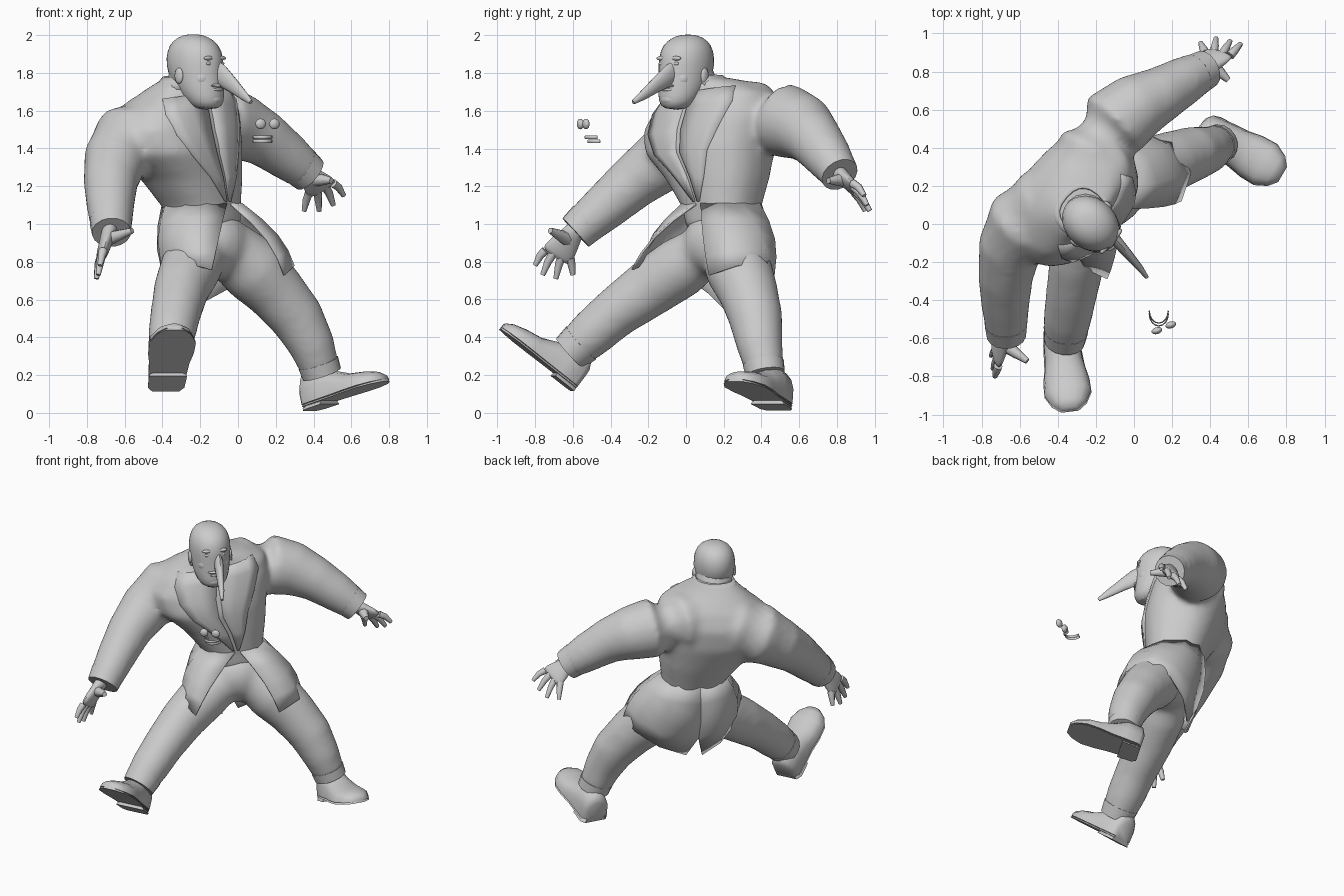
import bpy
import bmesh
from math import cos, sin, pi, radians, copysign
from mathutils import Vector as V

cube = bpy.data.objects.get("Cube")
if cube:
    bpy.data.objects.remove(cube)

grey = bpy.data.materials.new("plain grey")
grey.use_nodes = True
COLOUR = (0.6, 0.6, 0.6, 1)
grey.diffuse_color = COLOUR
grey.node_tree.nodes["Principled BSDF"].inputs["Base Color"].default_value = COLOUR

# The body faces diagonally: F is forward, S is its own left
F = V((0.75, -0.66, 0))
S = V((0.66, 0.75, 0))
UP = V((0, 0, 1))
X = V((1, 0, 0))


def finish(name, bm, subdiv=0, thick=0, angle=50):
    bmesh.ops.recalc_face_normals(bm, faces=bm.faces)
    mesh = bpy.data.meshes.new(name)
    bm.to_mesh(mesh)
    bm.free()
    mesh.materials.append(grey)
    ob = bpy.data.objects.new(name, mesh)
    bpy.context.collection.objects.link(ob)
    if thick:
        ob.modifiers.new("Thickness", "SOLIDIFY").thickness = thick
    if subdiv:
        ob.modifiers.new("Rounding", "SUBSURF").levels = subdiv
        ob.modifiers["Rounding"].render_levels = subdiv
    bpy.ops.object.select_all(action="DESELECT")
    ob.select_set(True)
    bpy.context.view_layer.objects.active = ob
    bpy.ops.object.shade_smooth_by_angle(angle=radians(angle))
    return ob


def fuse(name, parts):
    """Join overlapping closed parts into one soft garment."""
    bpy.ops.object.select_all(action="DESELECT")
    for part in parts:
        part.select_set(True)
    bpy.context.view_layer.objects.active = parts[0]
    bpy.ops.object.join()
    parts[0].name = name
    skin = parts[0].modifiers.new("Fuse", "REMESH")
    skin.mode, skin.voxel_size, skin.use_smooth_shade = "VOXEL", .02, True
    relax = parts[0].modifiers.new("Relax", "SMOOTH")
    relax.factor, relax.iterations = .5, 14


def loft(name, rows, closed=True, **options):
    """Skin rows of points; closed rows are capped at both ends."""
    bm = bmesh.new()
    grid = [[bm.verts.new(p) for p in row] for row in rows]
    n = len(grid[0])
    for a, b in zip(grid, grid[1:]):
        for i in range(n if closed else n - 1):
            j = (i + 1) % n
            bm.faces.new((a[i], a[j], b[j], b[i]))
    if closed:
        bm.faces.new(grid[0])
        bm.faces.new(grid[-1])
    return finish(name, bm, **options)


def tube(name, stations, wide=S, sides=16, subdiv=0, **options):
    """Stations are (x, y, z, radius along wide, radius across)."""
    pts = [V(s[:3]) for s in stations]
    rows = []
    for i, s in enumerate(stations):
        t = (pts[min(i + 1, len(pts) - 1)] - pts[max(i - 1, 0)]).normalized()
        u = (wide - t * wide.dot(t)).normalized()
        v = t.cross(u)
        rows.append([pts[i] + u * s[3] * cos(k * 2 * pi / sides) + v * s[-1] * sin(k * 2 * pi / sides)
                     for k in range(sides)])
    return loft(name, rows, subdiv=subdiv, **options)


def blob(name, centre, along_f, along_s, along_z, f=F, s=S):
    bm = bmesh.new()
    bmesh.ops.create_uvsphere(bm, u_segments=16, v_segments=10, radius=1)
    for v in bm.verts:
        v.co = V(centre) + f * v.co.x * along_f + s * v.co.y * along_s + UP * v.co.z * along_z
    return finish(name, bm)


# Coat body: x, y, z, half width, half depth, sideways tilt
TORSO = [(-.17, .19, .98, .19, .17, 0), (-.19, .19, 1.08, .205, .185, 0), (-.245, .17, 1.24, .28, .23, .03),
         (-.315, .13, 1.4, .37, .272, .08), (-.335, .14, 1.54, .40, .26, .12), (-.32, .15, 1.65, .35, .215, .15),
         (-.30, .13, 1.725, .23, .165, .14), (-.27, .07, 1.775, .12, .12, .05)]


def squarish(v):
    return copysign(abs(v) ** .82, v)


def ring_point(r, angle, grow=0):
    x, y, z, a, b, tilt = r
    side, ahead = squarish(sin(angle)), squarish(cos(angle))
    return V((x, y, z + tilt * a * side)) + F * (b + grow) * ahead + S * (a + grow) * side


def torso_ring(z):
    for lo, hi in zip(TORSO, TORSO[1:]):
        if z <= hi[2]:
            t = (z - lo[2]) / (hi[2] - lo[2])
            return [p + (q - p) * t for p, q in zip(lo, hi)]


# Coat and sleeves in one soft skin
fuse("coat_body", [
    loft("coat_trunk", [[ring_point(r, k * pi / 16) for k in range(32)] for r in TORSO]),
    tube("right_sleeve", [(-.38, .14, 1.52, .19), (-.48, .10, 1.49, .2), (-.575, .01, 1.44, .208),
                          (-.65, -.12, 1.34, .172), (-.675, -.28, 1.22, .146), (-.675, -.43, 1.09, .128),
                          (-.67, -.57, .97, .108)]),
    tube("left_sleeve", [(-.28, .24, 1.57, .18), (-.21, .39, 1.565, .195), (-.11, .52, 1.55, .2),
                         (.02, .62, 1.51, .178), (.14, .68, 1.45, .15), (.26, .75, 1.36, .13),
                         (.36, .805, 1.28, .108)])])
tube("right_sleeve_cuff", [(-.673, -.52, 1.015, .113), (-.67, -.585, .955, .104)])
tube("left_sleeve_cuff", [(.325, .785, 1.31, .111), (.38, .815, 1.262, .102)])

# Lapels and the collar lying on the coat
for side, label in ((1, "left"), (-1, "right")):
    rows = []
    for z, outer in ((1.7, 1.1), (1.62, .8), (1.5, .6), (1.38, .45), (1.25, .28), (1.12, .06)):
        rows.append([ring_point(torso_ring(z), side * (.02 + (outer - .02) * k / 3), .008) for k in range(4)])
    loft(label + "_lapel", rows, closed=False, thick=.02)
COLLAR = [(-.285, .09, 1.725, .17, .15, .08), (-.265, .06, 1.785, .125, .125, .05)]
loft("collar", [[ring_point(r, .7 + k * (2 * pi - 1.4) / 16) for k in range(17)] for r in COLLAR],
     closed=False, thick=.012)

# Split coat skirt: hem points run from the front edge round to a short back vent
HEMS = {"right": (-1, [(-.14, -.29, .76), (-.27, -.23, .79), (-.36, -.12, .81), (-.385, 0, .72),
                       (-.36, .12, .63), (-.27, .20, .55)]),
        "left": (1, [(.25, .12, .73), (.30, .27, .78), (.20, .43, .79), (.08, .47, .73),
                     (-.08, .42, .64), (-.21, .30, .57)])}
VENT = V((-.25, .25, .58))
for label, (side, hem) in HEMS.items():
    columns = []
    for i, h in enumerate(hem):
        last = i == len(hem) - 1
        end = VENT if last else V(h)
        top = ring_point(TORSO[1], side * (.05 + (pi - .05) * i / (len(hem) - 1)), .008) + UP * .03
        out = (end - V((-.13, .18, end.z))).normalized()
        column = [top.lerp(end, t) + out * .05 * sin(pi * t) for t in (0, .25, .5, .75, 1)]
        columns.append(column[:-1] + [V(h)])
    loft(label + "_coat_skirt", columns, closed=False, thick=.012)

# Trousers
fuse("trousers", [
    blob("trouser_seat", (-.13, .175, .89), .19, .21, .185),
    tube("right_leg", [(-.18, .10, .86, .14), (-.25, -.03, .77, .165), (-.3, -.2, .655, .148, .155),
                       (-.33, -.38, .525, .135), (-.35, -.5, .42, .128), (-.365, -.6, .33, .11)], wide=X),
    tube("left_leg", [(-.06, .22, .88, .155), (.08, .28, .76, .18), (.2, .33, .64, .16), (.315, .37, .5, .145),
                      (.39, .39, .36, .125), (.44, .42, .22, .103)])])
tube("right_trouser_cuff", [(-.357, -.555, .37, .118), (-.365, -.615, .315, .108)])
tube("left_trouser_cuff", [(.425, .41, .265, .11), (.445, .42, .205, .105)])


# Shoes: domed upper on a flat sole, with a block heel
def shoe(label, heel, toe):
    heel, toe = V(heel), V(toe)
    d = (toe - heel).normalized()
    w = d.cross(UP).normalized()
    u = w.cross(d)
    length = (toe - heel).length

    def section(t, half, height, base):
        c = heel + d * t * length + u * base
        arc = [c + w * half * cos(k * pi / 8) + u * height * sin(k * pi / 8) ** .8 for k in range(9)]
        return arc + [c + w * half * q for q in (-.5, 0, .5)]

    upper = [(0, .07, .12), (.05, .092, .17), (.25, .1, .18), (.42, .105, .13),
             (.6, .12, .09), (.78, .122, .075), (.92, .09, .055), (1, .045, .03)]
    loft(label + "_shoe", [section(t, a, h, .012) for t, a, h in upper], angle=60)
    loft(label + "_shoe_sole", [section(t, a * 1.02, .018, 0) for t, a, h in upper])
    loft(label + "_shoe_heel", [section(t, a, .03, -.02) for t, a in ((0, .073), (.06, .097), (.26, .102))])


shoe("right", (-.385, -.59, .13), (-.335, -.985, .44))
shoe("left", (.375, .495, .03), (.78, .26, .165))


# Hands: flat palm, four fingers with a knuckle bend, and a thumb
def hand(label, wrist, knuckle, across, tips, thumb):
    wrist, knuckle, across = V(wrist), V(knuckle), V(across).normalized()
    mid = wrist.lerp(knuckle, .5)
    tube(label + "_palm", [(*wrist.lerp(knuckle, -.4), .05, .045), (*wrist, .055, .04), (*mid, .078, .035),
                           (*knuckle, .09, .03), (*wrist.lerp(knuckle, 1.15), .08, .02)], wide=across, subdiv=1)
    for i, tip in enumerate(tips):
        root = knuckle + across * (i - 1.5) * .046
        bend = root.lerp(V(tip), .5) + UP * .012
        tube(f"{label}_finger_{i + 1}", [(*root, .024), (*bend, .021), (*V(tip), .013)], wide=across, sides=8)
    base = wrist.lerp(mid, .6)
    tube(label + "_thumb", [(*base, .04), (*base.lerp(V(thumb), .55), .028), (*V(thumb), .016)],
         wide=across, sides=8)


hand("right", (-.685, -.6, .95), (-.72, -.68, .84), (-.02, .2, -.06),
     [(-.73, -.80, .78), (-.74, -.76, .73), (-.75, -.69, .71), (-.75, -.60, .73)], (-.56, -.72, .965))
hand("left", (.385, .825, 1.255), (.44, .89, 1.19), (.93, -.09, .37),
     [(.35, .95, 1.07), (.43, .975, 1.07), (.505, .96, 1.1), (.56, .945, 1.15)], (.495, .755, 1.23))

# Head: z, forward shift, half depth, half width
HEAD = [(1.605, .08, .07, .06), (1.645, .07, .105, .1), (1.72, .03, .14, .125), (1.80, 0, .165, .135),
        (1.88, -.005, .17, .14), (1.95, -.01, .145, .122), (1.99, -.015, .09, .08), (2.005, -.015, .03, .03)]
MID = V((-.225, 0, 0))
loft("head", [[MID + UP * z + F * (c + b * cos(k * pi / 8)) + S * a * sin(k * pi / 8) for k in range(16)]
              for z, c, b, a in HEAD], subdiv=1)
tube("neck", [(-.27, .08, 1.62, .13), (-.26, .05, 1.7, .13), (-.24, .02, 1.8, .12)])


def on_face(forward, left, z):
    return MID + F * forward + S * left + UP * z


for side, label in ((1, "left"), (-1, "right")):
    blob(label + "_ear", on_face(0, side * .133, 1.785), .028, .014, .042)
    blob(label + "_eye", on_face(.14, side * .05, 1.85), .01, .02, .01)
    blob(label + "_brow", on_face(.138, side * .05, 1.878), .014, .035, .012)
    blob(label + "_cheek", on_face(.09, side * .055, 1.77), .05, .05, .05)
blob("upper_lip", on_face(.155, 0, 1.733), .022, .05, .011)
blob("lower_lip", on_face(.152, 0, 1.712), .02, .042, .011)
blob("chin", on_face(.14, 0, 1.66), .03, .05, .032)
tube("long_nose", [(-.13, -.05, 1.83, .02, .045), (-.095, -.085, 1.79, .03, .06), (-.03, -.16, 1.735, .024, .042),
                   (.03, -.23, 1.68, .018, .026), (.068, -.28, 1.645, .01, .012)], sides=12)

# Loose eyeballs and teeth floating ahead of the chest
AHEAD, ASIDE = V((.3, -.95, 0)), V((.95, .3, 0))
for label, spot in (("left", (.193, -.53, 1.53)), ("right", (.12, -.56, 1.53))):
    blob(label + "_loose_eyeball", spot, .018, .029, .028, AHEAD, ASIDE)
for label, dy, z in (("upper", 0, 1.46), ("lower", .015, 1.438)):
    arch = [(.13 + .05 * cos(k * pi / 8), -.47 + dy - .065 * sin(k * pi / 8), z, .009, .004) for k in range(9)]
    tube(label + "_loose_teeth", arch, wide=UP, sides=6)
